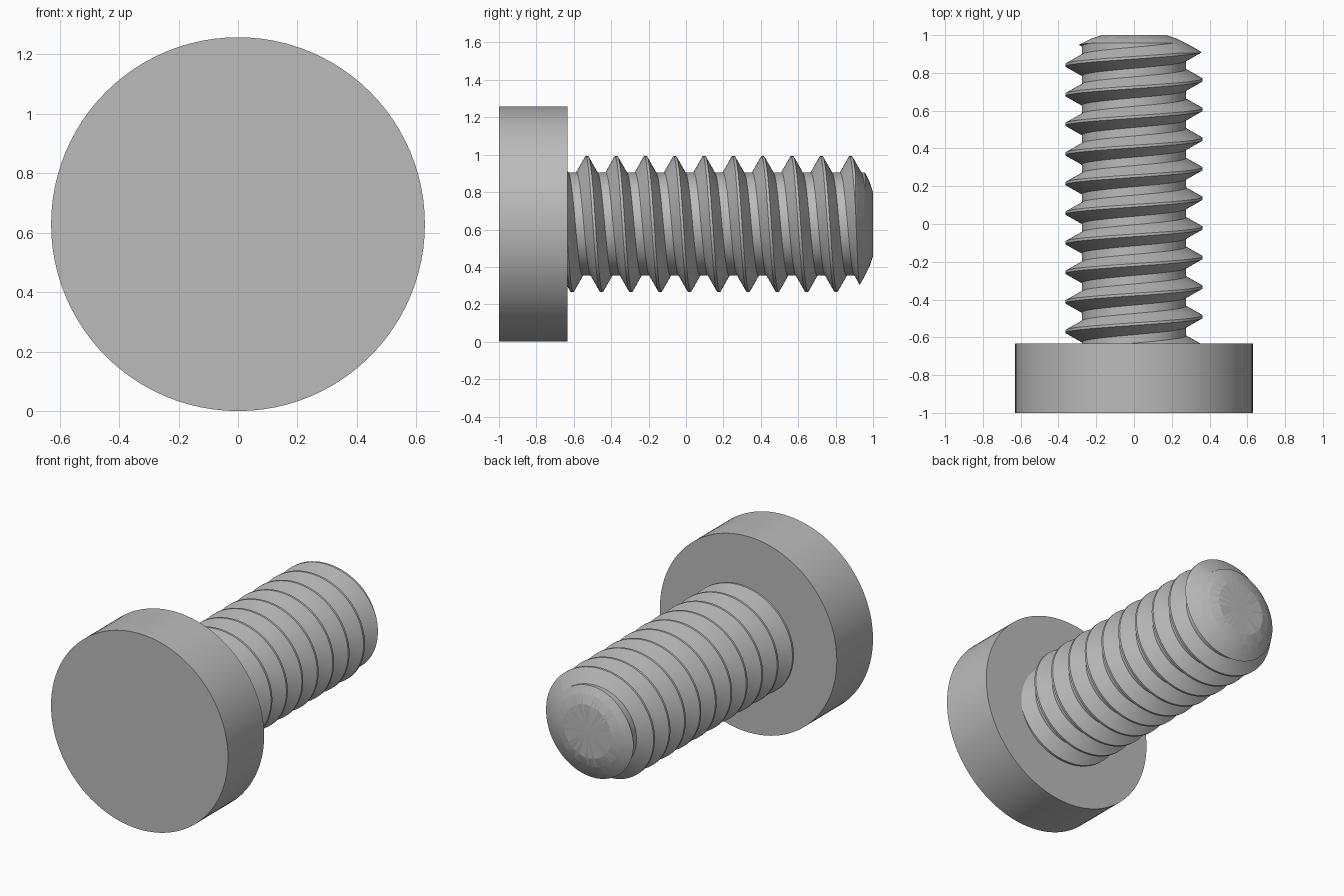
import bpy, bmesh, math
from mathutils import Vector

if "Cube" in bpy.data.objects:
    bpy.data.objects.remove(bpy.data.objects["Cube"])

AXIS_Z = 0.629
SEG = 96
PITCH = 0.1567
ROOT_R, CREST_R = 0.276, 0.363

steel = bpy.data.materials.new("grey_steel")
steel.use_nodes = True
steel.diffuse_color = (0.5, 0.5, 0.5, 1)
steel.node_tree.nodes["Principled BSDF"].inputs["Base Color"].default_value = (0.5, 0.5, 0.5, 1)


def finish(name, bm):
    bmesh.ops.recalc_face_normals(bm, faces=bm.faces)
    mesh = bpy.data.meshes.new(name)
    bm.to_mesh(mesh)
    bm.free()
    mesh.materials.append(steel)
    obj = bpy.data.objects.new(name, mesh)
    bpy.context.collection.objects.link(obj)
    return obj


def revolve(name, profile):
    """Spin (radius, y) points around the bolt axis."""
    bm = bmesh.new()
    verts = [bm.verts.new((r, y, AXIS_Z)) for r, y in profile]
    edges = [bm.edges.new(pair) for pair in zip(verts, verts[1:])]
    bmesh.ops.spin(bm, geom=verts + edges, cent=(0, 0, AXIS_Z), axis=(0, 1, 0),
                   angle=math.tau, steps=SEG, use_duplicate=False)
    bmesh.ops.remove_doubles(bm, verts=bm.verts, dist=1e-5)
    return finish(name, bm)


def smooth(obj):
    bpy.ops.object.select_all(action="DESELECT")
    obj.select_set(True)
    bpy.context.view_layer.objects.active = obj
    bpy.ops.object.shade_smooth_by_angle(angle=math.radians(30))


def threaded_rod(name, start, turns):
    """Sweep a trapezoid thread profile along a helix and close both ends."""
    bm = bmesh.new()
    profile = [(-0.007, CREST_R), (0.007, CREST_R), (0.056, ROOT_R), (PITCH - 0.056, ROOT_R)]
    rows = 4 * turns

    def point(i, j):
        dy, r = profile[j % 4]
        t = math.tau * i / SEG
        y = start + PITCH * (j // 4 + i / SEG) + dy
        return Vector((r * math.sin(t), y, AXIS_Z + r * math.cos(t)))

    # The seam column is longer by one turn, so the last column joins it one pitch on
    grid = [[bm.verts.new(point(i, j)) for j in range(rows + (5 if i == 0 else 1))]
            for i in range(SEG)]
    grid.append(grid[0][4:])
    for a, b in zip(grid, grid[1:]):
        for j in range(rows):
            bm.faces.new((a[j], a[j + 1], b[j + 1], b[j]))
    # Fan caps
    for row, y in ((0, start), (rows, start + PITCH * (turns + 0.5))):
        loop = [col[row] for col in grid] + [grid[0][row + k] for k in (3, 2, 1)]
        centre = bm.verts.new((0, y, AXIS_Z))
        for k, v in enumerate(loop):
            bm.faces.new((centre, v, loop[(k + 1) % len(loop)]))
    return finish(name, bm)


# Head: plain cylinder
head = revolve("head", [(0, -1), (0.629, -1), (0.629, -0.633), (0, -0.633)])
smooth(head)

# Shaft: helical thread trimmed by a domed envelope
shaft = threaded_rod("threaded_shaft", -0.53 - 3 * PITCH, 14)
envelope = revolve("shaft_envelope", [(0, 1), (0.17, 1), (0.23, 0.98), (0.28, 0.955), (0.35, 0.915),
                                      (0.42, 0.865), (0.42, -0.8), (0, -0.8)])
envelope.hide_render = True
trim = shaft.modifiers.new("trim", "BOOLEAN")
trim.operation = "INTERSECT"
trim.solver = "EXACT"
trim.object = envelope
smooth(shaft)
bpy.ops.object.modifier_apply(modifier=trim.name)
bpy.data.objects.remove(envelope)
smooth(shaft)
